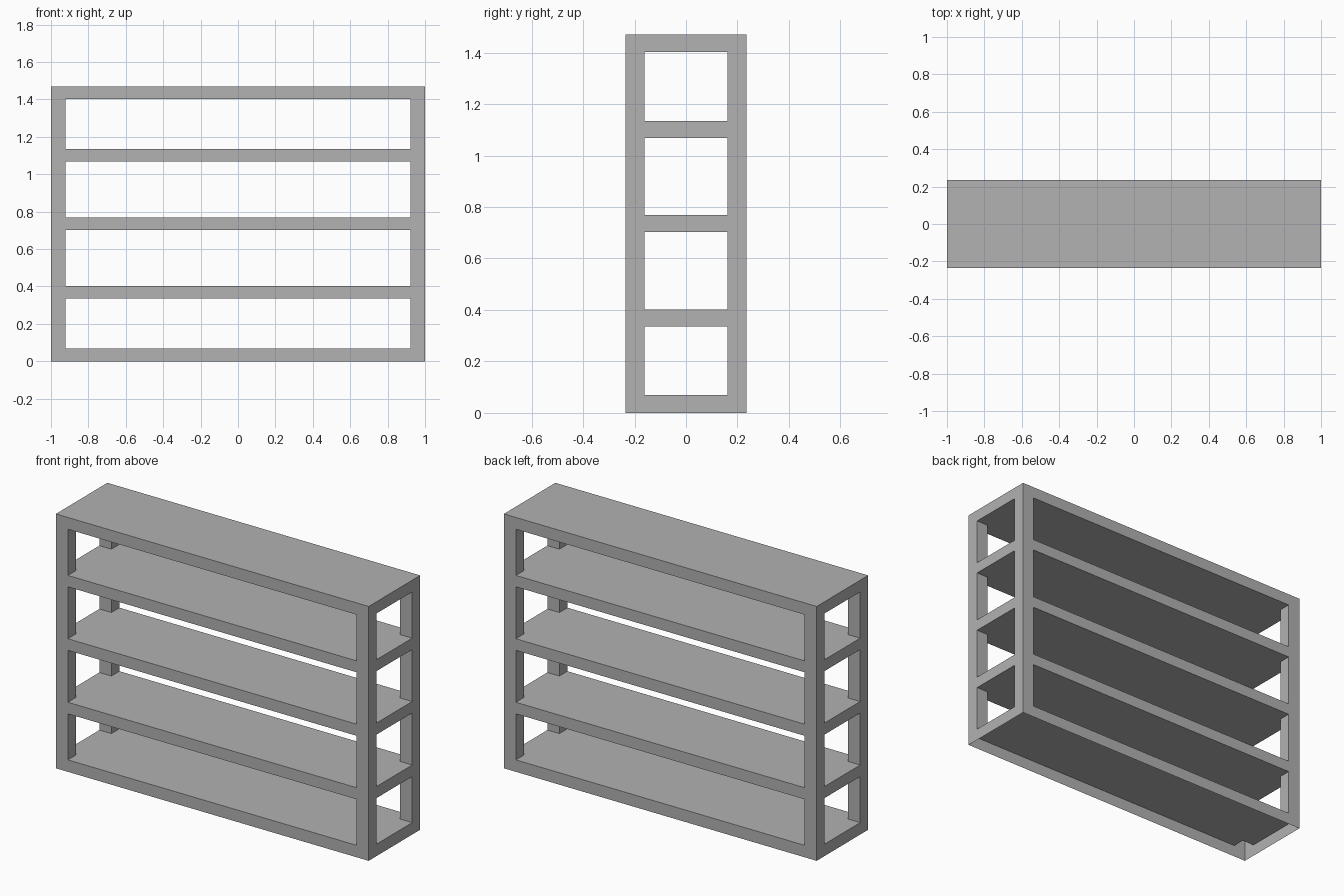
import bpy
import bmesh
from mathutils import Vector

default = bpy.data.objects.get("Cube")
if default:
    bpy.data.objects.remove(default, do_unlink=True)

grey = bpy.data.materials.new("plain grey")
grey.use_nodes = True
grey.diffuse_color = (0.445, 0.445, 0.445, 1)
grey.node_tree.nodes["Principled BSDF"].inputs["Base Color"].default_value = grey.diffuse_color

# Cut lines: posts at both ends of x and y, boards and open bays alternating in z
cuts = (
    (-1, -0.923, 0.923, 1),
    (-0.235, -0.162, 0.162, 0.235),
    (0, 0.069, 0.335, 0.402, 0.702, 0.769, 1.069, 1.135, 1.402, 1.47),
)
size = [len(c) - 1 for c in cuts]


def solid(cell):
    """Boards fill every other layer; bays keep only the corner posts."""
    if any(not 0 <= n < s for n, s in zip(cell, size)):
        return False
    x, y, z = cell
    return z % 2 == 0 or (x != 1 and y != 1)


def add_side(bm, cell, axis, step):
    """Add the quad on one side of a cell, facing outwards."""
    u, v = (axis + 1) % 3, (axis + 2) % 3
    corners = []
    for du, dv in ((0, 0), (1, 0), (1, 1), (0, 1)):
        p = Vector()
        p[axis] = cuts[axis][cell[axis] + (step > 0)]
        p[u] = cuts[u][cell[u] + du]
        p[v] = cuts[v][cell[v] + dv]
        corners.append(bm.verts.new(p))
    bm.faces.new(corners if step > 0 else corners[::-1])


# Hollow one-piece skin of boards and posts, left open underneath
bm = bmesh.new()
cells = [(x, y, z) for x in range(size[0]) for y in range(size[1]) for z in range(size[2])]
for cell in filter(solid, cells):
    for axis in range(3):
        for step in (-1, 1):
            beside = list(cell)
            beside[axis] += step
            open_base = axis == 2 and beside[2] < 0
            if not solid(beside) and not open_base:
                add_side(bm, cell, axis, step)
bmesh.ops.remove_doubles(bm, verts=bm.verts, dist=0.0001)

mesh = bpy.data.meshes.new("shelf_frame")
bm.to_mesh(mesh)
bm.free()
mesh.materials.append(grey)
shelf = bpy.data.objects.new("shelf_frame", mesh)
bpy.context.collection.objects.link(shelf)
